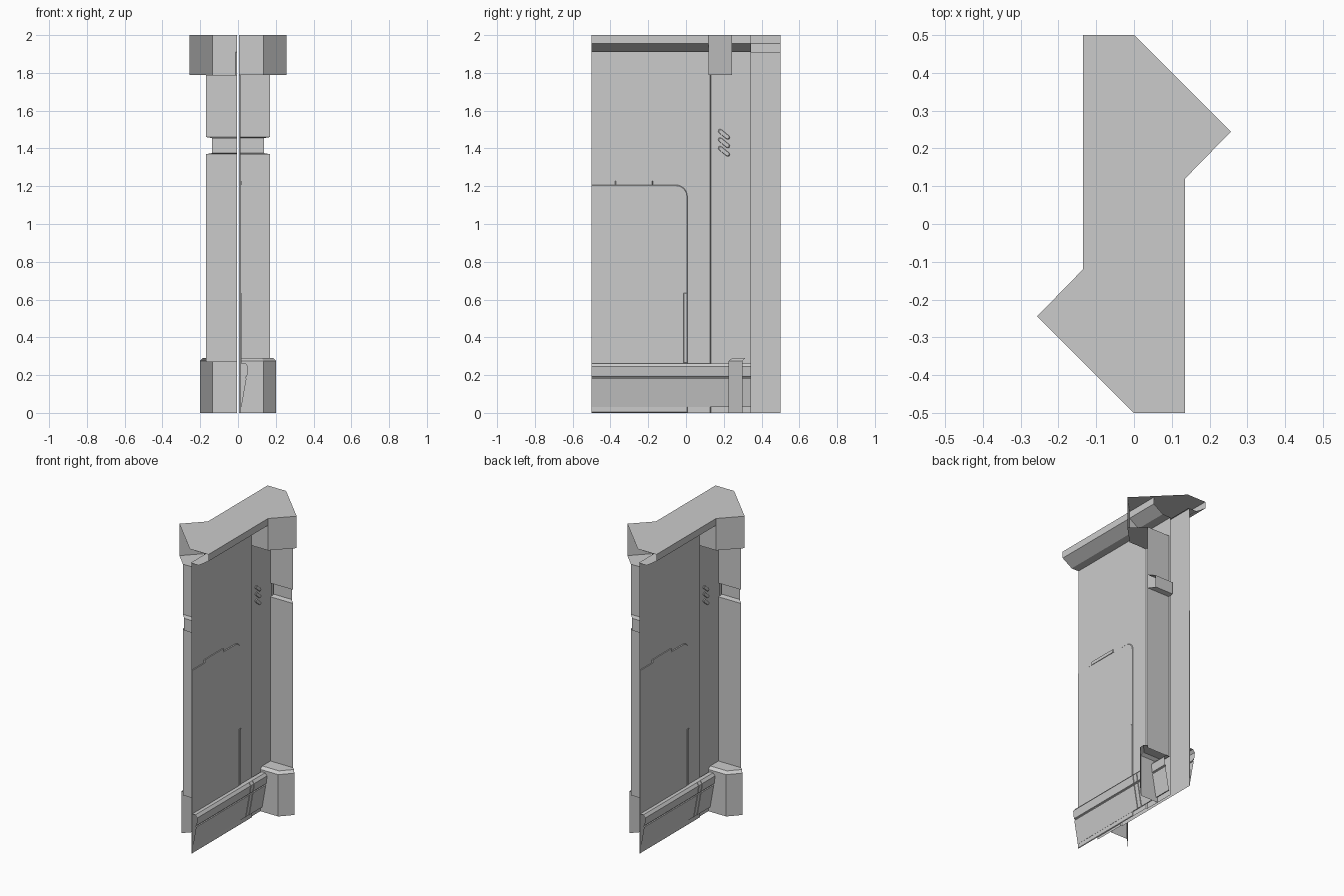
import bpy, math
from mathutils import Vector

if "Cube" in bpy.data.objects:
    bpy.data.objects.remove(bpy.data.objects["Cube"])


def make(name, verts, faces, ref=(1, -0.7, 0), twin=True):
    """Mesh object facing along ref, plus its copy turned half round."""
    me = bpy.data.meshes.new(name)
    me.from_pydata(verts, [], faces)
    me.update()
    if sum((p.normal * p.area).dot(Vector(ref)) for p in me.polygons) < 0:
        me.flip_normals()
    for i in range(2 if twin else 1):
        ob = bpy.data.objects.new(name + ("_back" if i else ""), me)
        ob.rotation_euler.z = math.pi * i
        bpy.context.collection.objects.link(ob)


def strip(name, a, b, caps=(False, False), ref=(1, -0.7, 0)):
    """Open sheet between two matching polylines, optionally with end faces."""
    n = len(a)
    faces = [(i, i + 1, n + i + 1, n + i) for i in range(n - 1)]
    if caps[0]:
        faces.append(tuple(reversed(range(n))))
    if caps[1]:
        faces.append(tuple(range(n, 2 * n)))
    make(name, a + b, faces, ref)


def upright(name, plan, z0, z1):
    strip(name, [(x, y, z0) for x, y in plan], [(x, y, z1) for x, y in plan])


def along_y(name, prof, y0, y1, caps=(False, False)):
    strip(name, [(x, y0, z) for x, z in prof], [(x, y1, z) for x, z in prof], caps)


def plate(name, outline, x0, x1, inset=0.004):
    """Raised plate on the wall with a chamfered rim; outline is (y, z)."""
    n = len(outline)
    cy = sum(p[0] for p in outline) / n
    cz = sum(p[1] for p in outline) / n
    top = []
    for y, z in outline:
        d = Vector((cy - y, cz - z))
        d = d.normalized() * min(inset, d.length * 0.5)
        top.append((x1, y if y <= -0.5 else y + d.x, z + d.y))
    faces = [(i, (i + 1) % n, n + (i + 1) % n, n + i) for i in range(n)]
    faces.append(tuple(range(n, 2 * n)))
    make(name, [(x0, y, z) for y, z in outline] + top, faces, (1, 0, 0))


def box(y0, y1, z0, z1):
    return [(y0, z0), (y1, z0), (y1, z1), (y0, z1)]


# Flat top, spanning both sides
top = [(0, -0.5), (0.135, -0.5), (0.135, 0.12), (0.256, 0.244), (0, 0.5)]
outline = top[:-1] + [(-x, -y) for x, y in top[:-1]]
make("top_plate", [(x, y, 2) for x, y in outline], [tuple(range(8))], (0, 0, 1), False)

# Wall skin with a shallow step, and the overhead beam
W, R = 0.013, 0.005
upright("wall", [(W, -0.5), (W, 0.127), (R, 0.133), (R, 0.345)], 0, 1.91)
along_y("top_beam", [(R, 1.91), (0.065, 1.91), (0.135, 1.955), (0.135, 2)], -0.5, 0.345)

# Column shaft with a recessed band, ending on the diagonal joint
shaft = [(0.33, 0.27), (0.33, 1.37), (0.363, 1.375), (0.363, 1.455), (0.33, 1.46), (0.33, 1.79)]
strip("column_shaft", [(R, y, z) for y, z in shaft],
      [(0.5 - y, y, z) for y, z in shaft], ref=(0, -1, 0))

# Column head
head = [(R, 0.12), (0.135, 0.12), (0.256, 0.244)]
upright("column_head", head, 1.79, 2)
soffit = head + [(0.17, 0.33), (R, 0.33)]
make("column_head_underside", [(x, y, 1.79) for x, y in soffit], [tuple(range(5))], (0, 0, -1))

# Column foot with chamfered top
foot = [(R, 0.225), (0.135, 0.225), (0.202, 0.298)]
rim = [(R, 0.245), (0.127, 0.245), (0.188, 0.312)]
upright("column_foot", foot, 0, 0.275)
strip("column_foot_chamfer", [(x, y, 0.275) for x, y in foot], [(x, y, 0.29) for x, y in rim])
ledge = rim + [(0.17, 0.33), (R, 0.33)]
make("column_foot_top", [(x, y, 0.29) for x, y in ledge], [tuple(range(5))], (0, 0, 1))

# Skirting: lip, groove and leaning board, with a recessed joint band
skirt = [(W, 0.03), (0.018, 0.03), (0.045, 0.182), (0.04, 0.185), (0.04, 0.19),
         (0.048, 0.193), (0.054, 0.245), (0.04, 0.262), (W, 0.262)]
band = [(max(R, x - 0.005), z) for x, z in skirt]
along_y("skirting_long", skirt, -0.5, 0.053, (False, True))
along_y("skirting_short", skirt, 0.092, 0.345, (True, False))
along_y("skirting_joint", band, 0.053, 0.092)
along_y("skirting_joint_strap", skirt, 0.058, 0.087, (True, True))

# Door-like raised panel with one rounded corner
r = 0.06
arc = [(0.007 - r + r * math.cos(t), 1.207 - r + r * math.sin(t))
       for t in (i * math.pi / 12 for i in range(7))]
plate("wall_panel", [(-0.5, 0), (0.007, 0)] + arc + [(-0.5, 1.207)], W, W + 0.004)
plate("panel_top_tab", box(-0.375, -0.175, 1.205, 1.227), W, W + 0.006)
plate("panel_edge_strip", box(-0.012, 0.006, 0.262, 0.635), W + 0.003, W + 0.006)

# Three slanted vent slots
a = math.atan2(-0.045, 0.055)
for k, zc in enumerate((1.385, 1.43, 1.475)):
    pts = []
    for end in (0, 1):
        for i in range(5):
            t = a - math.pi / 2 + math.pi * (end + i / 4)
            s = 0.026 * (1 - 2 * end)
            pts.append((0.201 + s * math.cos(a) + 0.011 * math.cos(t),
                        zc + s * math.sin(a) + 0.011 * math.sin(t)))
    plate("vent_slot_%d" % (k + 1), pts, R, R + 0.005)
